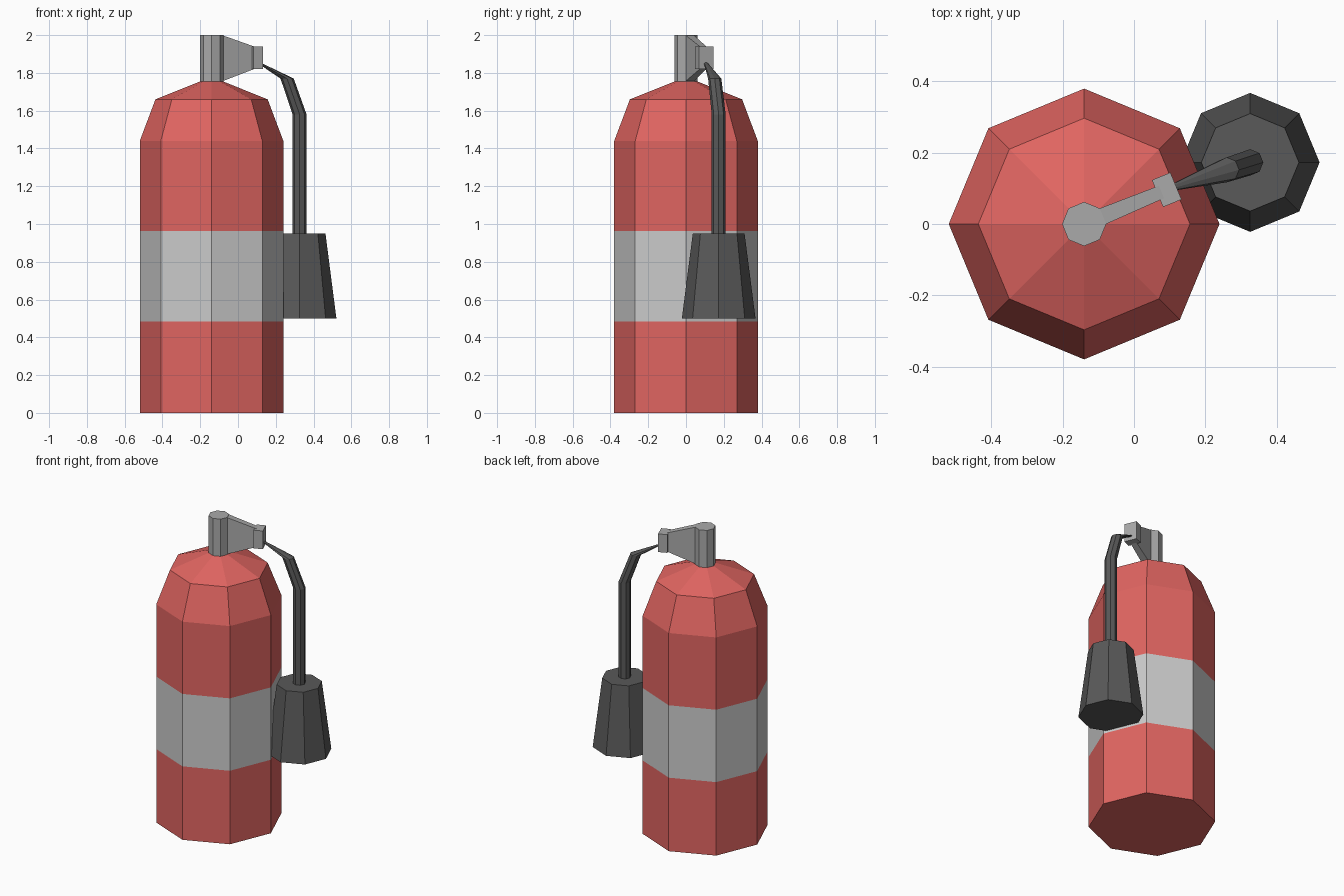
import bpy
from math import cos, sin, pi

if "Cube" in bpy.data.objects:
    bpy.data.objects.remove(bpy.data.objects["Cube"])

CX = -0.14            # tank axis
ARM = pi / 8          # direction of the outlet arm


def material(name, rgb):
    m = bpy.data.materials.new(name)
    m.diffuse_color = (*rgb, 1)
    m.use_nodes = True
    m.node_tree.nodes["Principled BSDF"].inputs["Base Color"].default_value = m.diffuse_color
    return m


red = material("red_paint", (0.75, 0.13, 0.12))
silver = material("band_grey", (0.55, 0.55, 0.55))
dark = material("dark_rubber", (0.1, 0.1, 0.1))
metal = material("valve_grey", (0.4, 0.4, 0.4))


def loft(name, rings, mats, band=None):
    """Skin a list of equal-length rings and cap both ends."""
    n = len(rings[0])
    verts = [p for ring in rings for p in ring]
    faces = [(k * n + i, k * n + (i + 1) % n, (k + 1) * n + (i + 1) % n, (k + 1) * n + i)
             for k in range(len(rings) - 1) for i in range(n)]
    faces += [tuple(range(n - 1, -1, -1)), tuple(range(len(verts) - n, len(verts)))]
    mesh = bpy.data.meshes.new(name)
    mesh.from_pydata(verts, [], faces)
    for m in mats:
        mesh.materials.append(m)
    if band is not None:
        for i in range(band * n, (band + 1) * n):
            mesh.polygons[i].material_index = 1
    obj = bpy.data.objects.new(name, mesh)
    bpy.context.collection.objects.link(obj)
    return obj


def octagon(x, y, z, r):
    return [(x + r * cos(i * pi / 4), y + r * sin(i * pi / 4), z) for i in range(8)]


def arm_rect(d, half_w, z0, z1):
    """Upright rectangle at distance d from the tank axis along the arm."""
    c, s = cos(ARM), sin(ARM)
    return [(CX + d * c - w * s, d * s + w * c, z)
            for w, z in ((-half_w, z0), (half_w, z0), (half_w, z1), (-half_w, z1))]


# Tank with grey label band and stepped shoulder
tank = [(0, .38), (.485, .38), (.963, .38), (1.44, .38), (1.66, .297), (1.755, .06)]
loft("tank", [octagon(CX, 0, z, r) for z, r in tank], [red, silver], band=1)

# Valve neck, tapered outlet arm and hose clamp
loft("valve_neck", [octagon(CX, 0, z, .062) for z in (1.75, 2.0)], [metal])
loft("outlet_arm", [arm_rect(.05, .024, 1.755, 2.0), arm_rect(.235, .019, 1.82, 1.94)], [metal])
loft("hose_clamp", [arm_rect(d, .041, 1.82, 1.94) for d in (.223, .279)], [metal])

# Bent hose, thin where it enters the clamp
hose = [(.326, .173, .93, .037), (.326, .173, 1.58, .037),
        (.26, .152, 1.77, .035), (.10, .10, 1.86, .008)]
loft("hose", [octagon(*p) for p in hose], [dark])

# Flared discharge horn
loft("horn", [octagon(.326, .173, .5, .195), octagon(.326, .173, .95, .137)], [dark])
